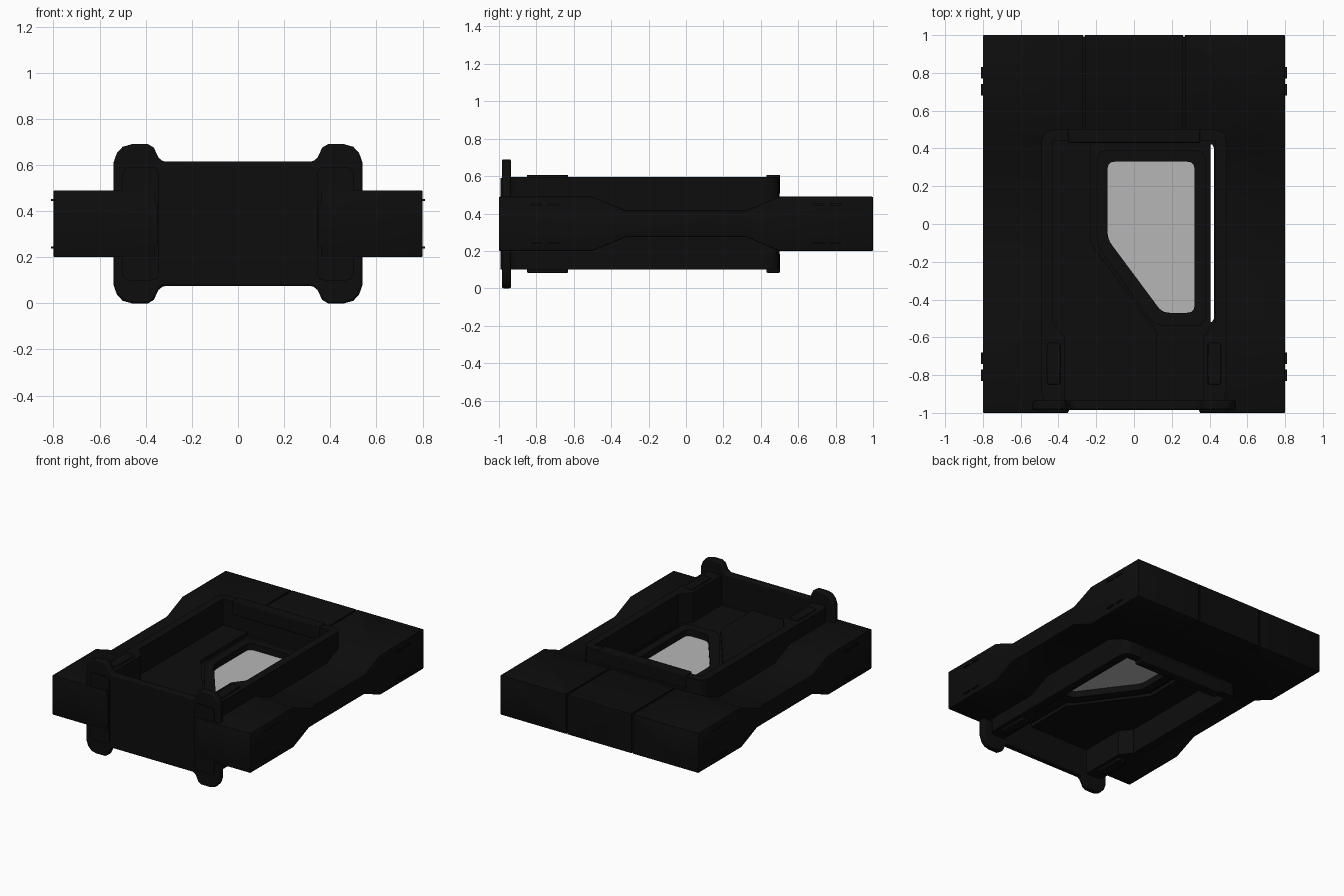
import bpy, bmesh, math
from mathutils import Vector

cube = bpy.data.objects.get("Cube")
if cube:
    bpy.data.objects.remove(cube, do_unlink=True)

MID = 0.345  # height of the plane of symmetry


def material(name, value):
    m = bpy.data.materials.new(name)
    m.use_nodes = True
    colour = (value, value, value, 1)
    m.diffuse_color = colour
    m.node_tree.nodes["Principled BSDF"].inputs["Base Color"].default_value = colour
    return m


BLACK = material("matte black", 0.004)
GLASS = material("pale grey glass", 0.47)


def rounded(pts, r, steps=5):
    """Round every corner of a polygon."""
    out = []
    for i, p in enumerate(pts):
        p, a, b = Vector(p), Vector(pts[i - 1]), Vector(pts[(i + 1) % len(pts)])
        s = p + (a - p).normalized() * min(r, (a - p).length * 0.45)
        e = p + (b - p).normalized() * min(r, (b - p).length * 0.45)
        for k in range(steps + 1):
            t = k / steps
            out.append(tuple(s * (1 - t) ** 2 + p * 2 * t * (1 - t) + e * t * t))
    return out


def prism(name, pts, axis, lo, hi, mat=BLACK, bevel=0):
    """Extrude a polygon along an axis between lo and hi."""
    place = {"x": lambda u, v, w: (w, u, v),
             "y": lambda u, v, w: (u, w, v),
             "z": lambda u, v, w: (u, v, w)}[axis]
    bm = bmesh.new()
    rings = [[bm.verts.new(place(u, v, w)) for u, v in pts] for w in (lo, hi)]
    bm.faces.new(rings[0])
    bm.faces.new(rings[1])
    n = len(pts)
    for i in range(n):
        j = (i + 1) % n
        bm.faces.new((rings[0][i], rings[0][j], rings[1][j], rings[1][i]))
    bmesh.ops.recalc_face_normals(bm, faces=bm.faces[:])
    mesh = bpy.data.meshes.new(name)
    bm.to_mesh(mesh)
    bm.free()
    mesh.materials.append(mat)
    ob = bpy.data.objects.new(name, mesh)
    bpy.context.collection.objects.link(ob)
    if bevel:
        mod = ob.modifiers.new("edge bevel", "BEVEL")
        mod.width, mod.segments, mod.limit_method = bevel, 2, "ANGLE"
        mod.angle_limit = math.radians(40)
    return ob


def rect(x0, x1, y0, y1):
    return [(x0, y0), (x1, y0), (x1, y1), (x0, y1)]


def box(name, x0, x1, y0, y1, z0, z1, bevel=0):
    return prism(name, rect(x0, x1, y0, y1), "z", z0, z1, BLACK, bevel)


def activate(ob):
    bpy.ops.object.select_all(action="DESELECT")
    ob.select_set(True)
    bpy.context.view_layer.objects.active = ob


def cut(ob, *cutters):
    for c in cutters:
        c.hide_render = True
        mod = ob.modifiers.new("cut", "BOOLEAN")
        mod.operation, mod.solver, mod.object = "DIFFERENCE", "EXACT", c
        activate(ob)
        bpy.ops.object.modifier_apply(modifier=mod.name)
        bpy.data.objects.remove(c, do_unlink=True)


def mirror_x(pts):
    return pts + [(-x, y) for x, y in reversed(pts)]


# Outlines of the well and window, seen from above
well = mirror_x([(0.365, -0.96), (0.365, -0.6), (0.43, -0.52), (0.43, 0.44)])
window = [(-0.14, 0.33), (0.32, 0.33), (0.32, -0.47), (0.15, -0.47), (-0.14, -0.08)]
window_rim = [(-0.2, 0.39), (0.38, 0.39), (0.38, -0.54), (0.11, -0.54), (-0.2, -0.11)]


def well_cutter():
    return prism("well_cutter", well, "z", -0.1, 0.9)


def window_cutter():
    return prism("window_cutter", rounded(window, 0.04), "z", 0, 0.8)


# Wide body with a waist at the middle of each side
upper = [(-1, 0.145), (-0.5, 0.145), (-0.32, 0.07), (0.32, 0.07), (0.5, 0.145), (1, 0.145)]
side = [(y, MID + h) for y, h in upper] + [(y, MID - h) for y, h in reversed(upper)]
body = prism("body", side, "x", -0.8, 0.8, BLACK, 0.006)
activate(body)
bpy.ops.object.modifier_apply(modifier="edge bevel")
cut(body, well_cutter(), box("front_cutter", -0.36, 0.36, -1.1, -0.9, 0, 0.8))

# Panel seams on the rear block
for x in (-0.265, 0.265):
    for z in (0.2, 0.49):
        cut(body, box("seam_cutter", x - 0.006, x + 0.006, 0.45, 1.1, z - 0.008, z + 0.008))
    cut(body, box("seam_cutter", x - 0.006, x + 0.006, 0.992, 1.1, 0.1, 0.6))

# Tall walls around the well
back_corner = rounded([(0.49, -0.95), (0.49, 0.5), (-0.49, 0.5), (-0.49, -0.95)], 0.07)
walls = prism("well_walls", back_corner, "z", 0.1, 0.595)
cut(walls, well_cutter())

# Bar on the back wall, cheek pads and latch ticks, on both faces
for face, s in (("upper", 1), ("lower", -1)):
    def span(a, b):
        return sorted((MID + s * a, MID + s * b))
    box(face + "_back_bar", -0.35, 0.35, 0.43, 0.503, *span(0.16, 0.262), 0.006)
    for hand, m in (("left", 1), ("right", -1)):
        x0, x1 = sorted((m * 0.39, m * 0.46))
        prism(f"{face}_{hand}_cheek_pad", rounded(rect(x0, x1, -0.85, -0.63), 0.015), "z",
              *span(0.24, 0.262), BLACK, 0.005)
        x0, x1 = sorted((m * 0.79, m * 0.81))
        for y in (-0.8, -0.71, 0.71, 0.8):
            box(f"{face}_{hand}_tick", x0, x1, y - 0.03, y + 0.03, *span(0.099, 0.108))

# Front plate with four rounded ears
ear = [(0.54, 0), (0.54, 0.265), (0.525, 0.307), (0.5, 0.334), (0.46, 0.345), (0.39, 0.345),
       (0.365, 0.33), (0.345, 0.287), (0.325, 0.27)]
top_half = mirror_x(ear)
outline = [(x, MID + h) for x, h in top_half]
outline += [(x, MID - h) for x, h in reversed(top_half) if h > 0]
prism("front_plate", outline, "y", -0.985, -0.935, BLACK, 0.01)

# Raised strips on the front plate
for hand, m in (("left", 1), ("right", -1)):
    x0, x1 = sorted((m * 0.345, m * 0.5))
    prism(hand + "_front_strip", rounded(rect(x0, x1, 0.1, 0.59), 0.03), "y", -0.993, -0.98)
    x0, x1 = sorted((m * 0.35, m * 0.475))
    prism(hand + "_front_pad", rect(x0, x1, 0.25, 0.44), "y", -1, -0.99)

# Well floor with window opening and a narrow slot along the left wall
floor = prism("floor", well, "z", MID - 0.035, MID + 0.035)
slot = [(0.405, 0.42), (0.405, -0.52), (0.412, -0.52), (0.424, -0.5), (0.424, 0.4), (0.415, 0.42)]
cut(floor, window_cutter(), prism("slot_cutter", slot, "z", 0, 0.8))

# Stepped floor panel beside the window
step = [(-0.43, 0.44), (-0.23, 0.44), (-0.23, -0.1), (0.12, -0.57), (0.12, -0.95),
        (-0.365, -0.95), (-0.365, -0.6), (-0.43, -0.52)]
prism("floor_step", step, "z", MID - 0.06, MID + 0.06)

# Window surround and glass
surround = prism("window_surround", rounded(window_rim, 0.06), "z", MID - 0.05, MID + 0.05)
cut(surround, window_cutter())
prism("window_glass", [(x * 1.02, y * 1.02) for x, y in window], "z",
      MID - 0.004, MID + 0.004, GLASS)

for ob in bpy.context.collection.objects:
    if ob.type == "MESH" and ob.data.materials and ob.data.materials[0] in (BLACK, GLASS):
        activate(ob)
        bpy.ops.object.shade_smooth_by_angle(angle=math.radians(30))
